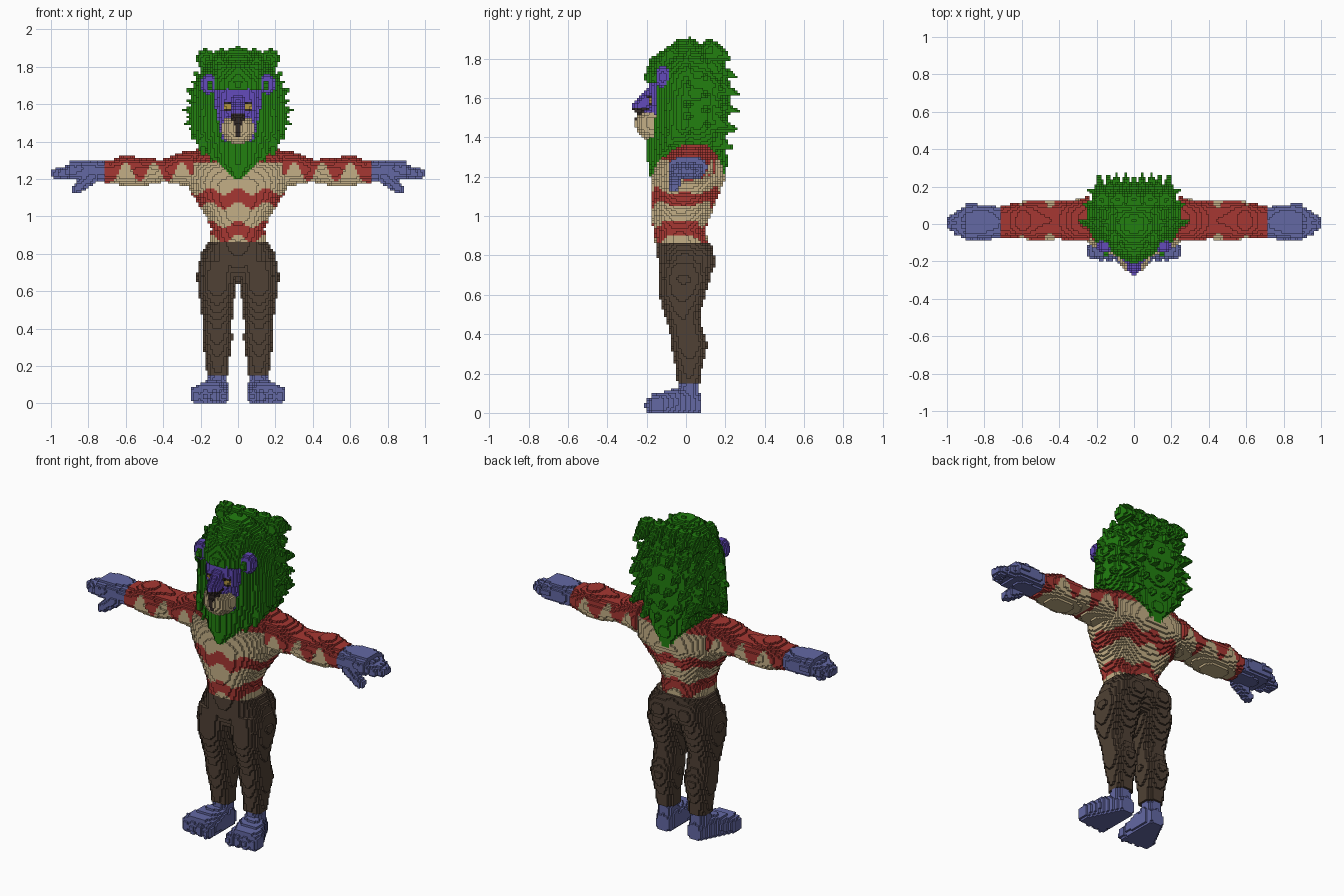
import bpy, math, random
from mathutils import Vector

random.seed(4)
V = 0.0125          # block size
grid = {}           # cell -> (part name, colour name)

if "Cube" in bpy.data.objects:
    bpy.data.objects.remove(bpy.data.objects["Cube"])

COLOURS = {
    "green": (0.016, 0.215, 0.005), "purple": (0.125, 0.07, 0.5),
    "tan": (0.55, 0.43, 0.24), "red": (0.38, 0.038, 0.032),
    "blue": (0.125, 0.138, 0.37), "brown": (0.08, 0.053, 0.035),
    "dark": (0.03, 0.02, 0.018), "yellow": (0.45, 0.3, 0.05),
}
mats = {}
for name, rgb in COLOURS.items():
    m = bpy.data.materials.new(name)
    m.use_nodes = True
    m.diffuse_color = (*rgb, 1)
    m.node_tree.nodes["Principled BSDF"].inputs["Base Color"].default_value = (*rgb, 1)
    m.node_tree.nodes["Principled BSDF"].inputs["Roughness"].default_value = 0.9
    mats[name] = m


# ---- block solids, always mirrored across x ----
def fill(part, paint, inside, lo, hi, sided=False):
    a = [math.floor(c / V) for c in lo]
    b = [math.ceil(c / V) for c in hi]
    for i in range(max(a[0], 0), b[0]):
        for j in range(a[1], b[1]):
            for k in range(max(a[2], 0), b[2]):
                p = ((i + .5) * V, (j + .5) * V, (k + .5) * V)
                if inside(*p):
                    col = paint(*p) if callable(paint) else paint
                    grid[i, j, k] = ("left_" + part if sided else part, col)
                    grid[-1 - i, j, k] = ("right_" + part if sided else part, col)


def ball(part, paint, c, r, sided=False):
    fill(part, paint,
         lambda *p: sum(((u - v) / w) ** 2 for u, v, w in zip(p, c, r)) < 1,
         [u - w for u, w in zip(c, r)], [u + w for u, w in zip(c, r)], sided)


def limb(part, paint, p, q, r0, r1, sided=False):
    """Round bar from p to q with a changing radius."""
    p, q = Vector(p), Vector(q)
    d = q - p

    def inside(*s):
        s = Vector(s)
        t = min(1, max(0, (s - p).dot(d) / d.length_squared))
        return (s - p - d * t).length < r0 + (r1 - r0) * t
    r = max(r0, r1)
    fill(part, paint, inside, [min(u, v) - r for u, v in zip(p, q)],
         [max(u, v) + r for u, v in zip(p, q)], sided)


def loft(part, paint, axis, rows, power=2.3, sided=False, cut=None):
    """Rows along an axis: position, two centres, two radii."""
    others = [n for n in range(3) if n != axis]

    def inside(*p):
        t = p[axis]
        for r, s in zip(rows, rows[1:]):
            if r[0] <= t <= s[0]:
                f = (t - r[0]) / (s[0] - r[0])
                c1, c2, r1, r2 = (u + (v - u) * f for u, v in zip(r[1:], s[1:]))
                u, v = p[others[0]], p[others[1]]
                return (abs((u - c1) / r1) ** power + abs((v - c2) / r2) ** power < 1
                        and not (cut and cut(*p)))
        return False
    lo, hi = [0] * 3, [0] * 3
    lo[axis], hi[axis] = rows[0][0], rows[-1][0]
    for n, o in enumerate(others):
        lo[o] = min(r[1 + n] - r[3 + n] for r in rows)
        hi[o] = max(r[1 + n] + r[3 + n] for r in rows)
    fill(part, paint, inside, lo, hi, sided)


# ---- painting rules ----
def wave(x):
    return math.cos(2 * math.pi * x / .15)


def shirt(x, y, z):
    h = z - .02 * wave(x)
    shoulder = z > 1.29 and not .27 < x < .31
    return "red" if .88 < h < .96 or 1.06 < h < 1.135 or shoulder else "tan"


def sleeve(x, y, z):
    return "red" if z > 1.235 + .05 * wave(x) or x > .685 else "tan"


def face_paint(x, y, z):
    if y < -.12 and .025 < x < .08:
        if abs(z - 1.588) < .0126 and .035 < x < .07:
            return "yellow"
        if abs(z - 1.606) < .007 or abs(z - 1.568) < .007:
            return "dark"
    return "purple"


def muzzle_paint(x, y, z):
    if y < -.19 and (1.46 < z < 1.55 and x < (z - 1.45) * .5
                     or 1.425 < z < 1.47 and x < V):
        return "dark"
    return "tan" if z < 1.53 else "purple"


# ---- feet ----
loft("foot", "blue", 1, [(-.18, .155, .045, .095, .05), (-.13, .155, .045, .1, .057),
     (-.05, .13, .055, .08, .07), (.03, .11, .05, .058, .065), (.07, .105, .04, .04, .045)],
     3, True)
for n in range(4):
    ball("foot", "blue", (.08 + .048 * n, -.17 + .006 * n, .038), (.029, .04, .042), True)
limb("foot", "blue", (.11, .015, .13), (.105, .015, .06), .052, .056, True)

# ---- trousers ----
loft("trouser_leg", "brown", 2, [
    (.15, .107, .015, .06, .058), (.22, .11, .015, .062, .065), (.35, .112, .018, .082, .093),
    (.42, .112, 0, .079, .085), (.5, .112, -.02, .083, .09), (.6, .112, -.02, .1, .12),
    (.68, .11, -.01, .112, .132), (.76, .1, -.01, .11, .13)], 2.3, True)
loft("trouser_hips", "brown", 2, [
    (.68, 0, -.01, .2, .1), (.75, 0, -.01, .21, .13),
    (.8, 0, -.005, .198, .14), (.86, 0, -.01, .163, .14)])
ball("trouser_hips", "brown", (.088, .06, .77), (.1, .09, .1))

# ---- torso and arms ----
loft("torso", shirt, 2, [
    (.86, 0, -.02, .15, .135), (.93, 0, -.035, .143, .132), (1, 0, -.025, .17, .15),
    (1.1, 0, -.01, .235, .17), (1.18, 0, .01, .28, .188), (1.26, 0, .015, .29, .172),
    (1.33, 0, .03, .27, .13), (1.36, 0, .04, .22, .1)])
loft("arm", sleeve, 0, [
    (.24, .03, 1.255, .12, .1), (.32, .02, 1.255, .11, .085), (.4, .02, 1.245, .1, .06),
    (.5, .02, 1.235, .105, .073), (.6, .02, 1.245, .1, .087), (.68, .015, 1.24, .088, .062),
    (.715, .01, 1.24, .085, .06)], 2.3, True)

# ---- hands ----
loft("hand", "blue", 0, [(.71, .01, 1.24, .08, .053), (.8, .015, 1.245, .09, .058),
     (.9, .01, 1.248, .098, .05)], 2.6, True)
for y, tip in zip((-.055, -.015, .03, .075), (.94, .974, .974, .93)):
    limb("hand", "blue", (.85, y, 1.255), (tip, y * .7, 1.228), .034, .027, True)
limb("hand", "blue", (.78, -.05, 1.21), (.865, -.06, 1.145), .036, .026, True)


# ---- mane ----
def face_gap(x, y, z):
    return y < -.03 and 1.4 < z < 1.68 and x < .09 + .16 * (z - 1.4)


loft("mane", "green", 2, [
    (1.19, 0, .17, .025, .03), (1.28, 0, .14, .1, .07), (1.36, 0, .06, .19, .14),
    (1.45, 0, .05, .235, .16), (1.6, 0, .05, .245, .18), (1.72, 0, .05, .215, .165),
    (1.8, 0, .03, .17, .14), (1.87, 0, 0, .1, .08), (1.9, 0, 0, .04, .04)], 2.4)
loft("mane", "green", 2, [
    (1.2, 0, -.17, .015, .02), (1.28, 0, -.14, .1, .055), (1.36, 0, -.03, .2, .165),
    (1.45, 0, -.01, .25, .185), (1.6, 0, 0, .25, .2), (1.72, 0, 0, .23, .21),
    (1.8, 0, 0, .18, .18), (1.87, 0, 0, .1, .08)], 1.5, cut=face_gap)

# tufts around the rim, smaller towards the back
for ring, (y, size) in enumerate([(-.01, 1), (.08, .95), (.15, .82)]):
    for n in range(9):
        a = math.radians(90 - 18 * n - 9 * (ring % 2))
        out = Vector((math.cos(a) * .24, 0, math.sin(a) * (.285 if a > 0 else .2)))
        root = Vector((0, y, 1.57)) + out * size * .8
        tip = Vector((0, y + .03, 1.57)) + out * size * (1.2 + random.uniform(-.03, .05))
        limb("mane", "green", root, tip, .052, .008)

# tufts on the back
for row in range(7):
    z = 1.27 + .09 * row
    for n in range(3):
        x = .085 * n + .04 * (row % 2)
        if x < .21 - max(0, 1.4 - z):
            y = .255 - .6 * (z - 1.58) ** 2 + random.uniform(-.015, .01)
            limb("mane", "green", (x, .13, z + .03), (x * 1.1, y, z - .01), .055, .01)

# hanging tufts on the chest and crown tufts
for x, z in ((.03, 1.25), (.08, 1.27), (.14, 1.3), (.19, 1.33)):
    limb("mane", "green", (x, -.13 + x * .4, z + .1), (x, -.175 + x * .35, z), .04, .01)
for x in (.03, .1):
    limb("mane", "green", (x, -.08, 1.82), (x, -.17 + x * .3, 1.8 - x * .3), .04, .015)

# ---- head ----
loft("face", face_paint, 2, [
    (1.4, 0, -.07, .08, .1), (1.5, 0, -.06, .11, .125), (1.6, 0, -.06, .128, .14),
    (1.69, 0, -.06, .125, .13)])
ball("muzzle", muzzle_paint, (0, -.17, 1.47), (.088, .09, .086))
limb("muzzle", muzzle_paint, (0, -.165, 1.62), (0, -.238, 1.555), .042, .036)
ball("ear", "purple", (.155, -.12, 1.708), (.045, .038, .056), True)
ball("ear", "green", (.15, -.155, 1.7), (.018, .02, .026), True)

# ---- turn the blocks into one mesh for each part ----
SIDES = []
for ax in range(3):
    u, v = (ax + 1) % 3, (ax + 2) % 3
    for s in (0, 1):
        corners = []
        for cu, cv in ((0, 0), (1, 0), (1, 1), (0, 1)):
            c = [0] * 3
            c[ax], c[u], c[v] = s, cu, cv
            corners.append(tuple(c))
        step = [0] * 3
        step[ax] = 2 * s - 1
        SIDES.append((step, corners if s else corners[::-1]))

parts = {}
for cell, (part, col) in grid.items():
    verts, faces, cols = parts.setdefault(part, ({}, [], []))
    for step, corners in SIDES:
        if tuple(a + b for a, b in zip(cell, step)) not in grid:
            keys = [tuple(a + b for a, b in zip(cell, c)) for c in corners]
            faces.append([verts.setdefault(q, len(verts)) for q in keys])
            cols.append(col)

for part, (verts, faces, cols) in parts.items():
    if not faces:
        continue
    mesh = bpy.data.meshes.new(part)
    mesh.from_pydata([[c * V for c in q] for q in verts], [], faces)
    used = sorted(set(cols))
    for col in used:
        mesh.materials.append(mats[col])
    mesh.polygons.foreach_set("material_index", [used.index(c) for c in cols])
    mesh.update()
    bpy.context.scene.collection.objects.link(bpy.data.objects.new(part, mesh))
